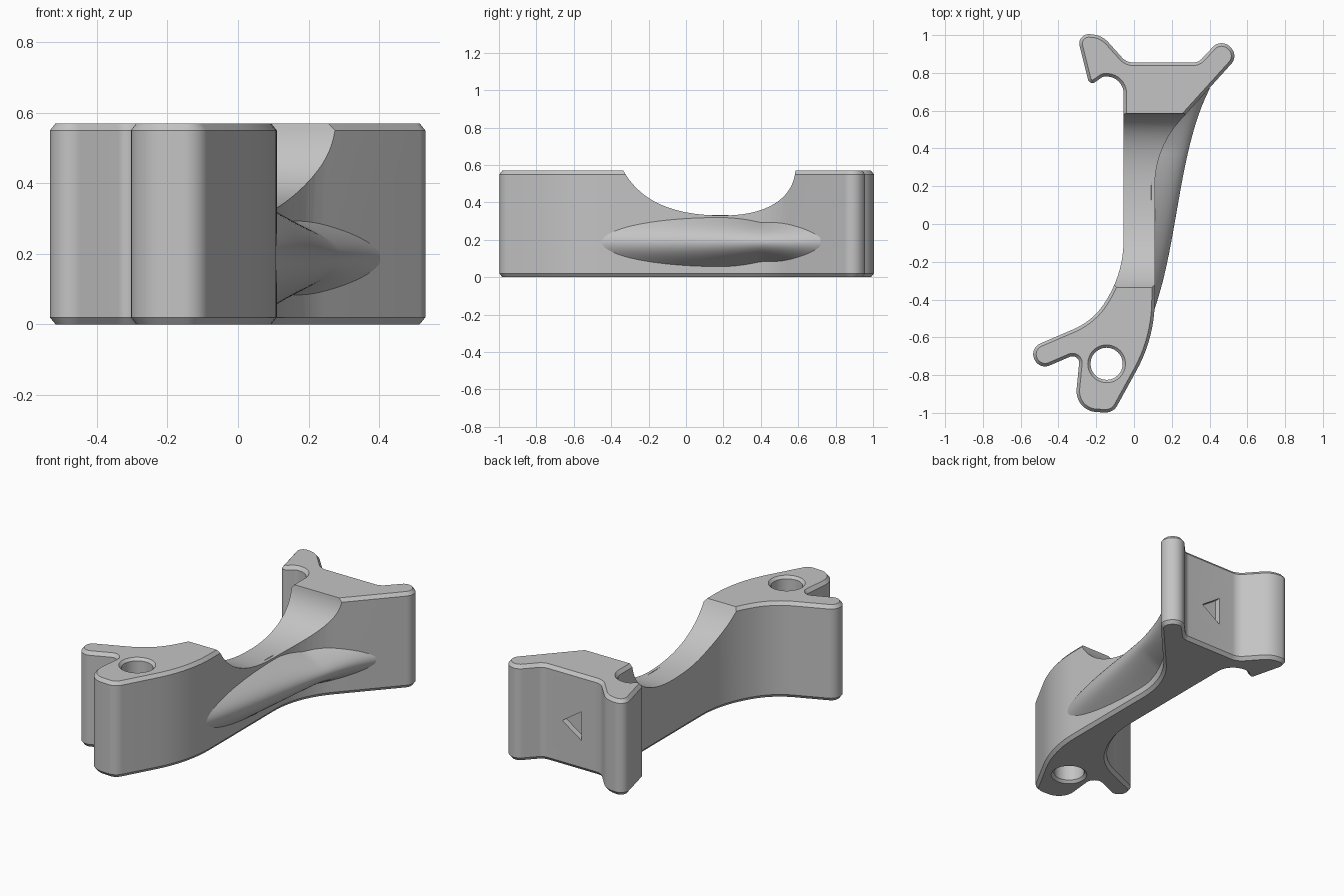
import bpy, bmesh, math
from mathutils import Vector
from mathutils.geometry import interpolate_bezier

if "Cube" in bpy.data.objects:
    bpy.data.objects.remove(bpy.data.objects["Cube"], do_unlink=True)

HEIGHT, CHAMFER = 0.57, 0.02

grey = bpy.data.materials.new("plain_grey")
grey.use_nodes = True
grey.diffuse_color = (0.55, 0.55, 0.55, 1)
grey.node_tree.nodes["Principled BSDF"].inputs["Base Color"].default_value = grey.diffuse_color


def make_object(name, bm):
    bmesh.ops.recalc_face_normals(bm, faces=bm.faces[:])
    mesh = bpy.data.meshes.new(name)
    bm.to_mesh(mesh)
    bm.free()
    mesh.materials.append(grey)
    ob = bpy.data.objects.new(name, mesh)
    bpy.context.collection.objects.link(ob)
    return ob


def loft(name, rings):
    """Skin a row of closed rings and cap both ends."""
    bm = bmesh.new()
    rows = [[bm.verts.new(p) for p in ring] for ring in rings]
    for a, b in zip(rows, rows[1:]):
        for i in range(len(a)):
            bm.faces.new((a[i - 1], a[i], b[i], b[i - 1]))
    bm.faces.new(rows[0])
    bm.faces.new(rows[-1])
    return make_object(name, bm)


def rounded(corners, steps=10):
    """Polygon whose corners (x, y, radius) become tangent arcs."""
    out = []
    for i, (x, y, r) in enumerate(corners):
        p = Vector((x, y))
        a = (Vector(corners[i - 1][:2]) - p).normalized()
        b = (Vector(corners[(i + 1) % len(corners)][:2]) - p).normalized()
        half = a.angle(b) / 2
        centre = p + (a + b).normalized() * r / math.sin(half)
        start = p + a * r / math.tan(half) - centre
        end = p + b * r / math.tan(half) - centre
        for k in range(steps + 1):
            out.append(centre + start.slerp(end, k / steps).normalized() * r)
    return out


def activate(ob):
    bpy.ops.object.select_all(action="DESELECT")
    ob.select_set(True)
    bpy.context.view_layer.objects.active = ob


def cut(ob, cutter):
    mod = ob.modifiers.new("cut", "BOOLEAN")
    mod.operation, mod.solver, mod.object = "DIFFERENCE", "EXACT", cutter
    activate(ob)
    bpy.ops.object.modifier_apply(modifier=mod.name)
    bpy.data.objects.remove(cutter, do_unlink=True)


def smooth(ob):
    activate(ob)
    bpy.ops.object.shade_smooth_by_angle(angle=math.radians(30))


# Lever body: rounded outline, extruded, with chamfered rims
outline = rounded([
    (-0.305, 1.01, 0.05), (-0.17, 1.0, 0.13), (-0.04, 0.855, 0.08),     # back left prong
    (0.34, 0.855, 0.06), (0.46, 0.982, 0.062), (0.557, 0.894, 0.062),   # back right prong
    (0.11, 0.40, 0.52), (0.11, -0.60, 0.77),                            # outer side
    (-0.11, -1.0, 0.07), (-0.315, -0.99, 0.11), (-0.285, -0.68, 0.035), # front foot
    (-0.503, -0.773, 0.061), (-0.553, -0.657, 0.061),                   # front finger
    (-0.21, -0.51, 0.37), (-0.055, -0.25, 0.6),                         # inner side
    (-0.055, 0.785, 0.09), (-0.165, 0.78, 0.03), (-0.235, 0.73, 0.025), # back notch
])
bm = bmesh.new()
rows = [[bm.verts.new((p.x, p.y, z)) for p in outline] for z in (CHAMFER, HEIGHT - CHAMFER)]
for i in range(len(outline)):
    bm.faces.new((rows[0][i - 1], rows[0][i], rows[1][i], rows[1][i - 1]))
caps = [bm.faces.new(row) for row in rows]
bmesh.ops.recalc_face_normals(bm, faces=bm.faces[:])
bmesh.ops.inset_region(bm, faces=caps, thickness=CHAMFER * 0.8, depth=CHAMFER,
                       use_even_offset=True)
body = make_object("lever_body", bm)

# Saddle scooped out of the top
scoop = interpolate_bezier(*[Vector(p) for p in (
    (0, -0.335, 0.57), (0, -0.22, 0.36), (0, 0.02, 0.33), (0, 0.2, 0.33))], 24)[:-1]
scoop += interpolate_bezier(*[Vector(p) for p in (
    (0, 0.2, 0.33), (0, 0.4, 0.33), (0, 0.57, 0.40), (0, 0.585, 0.57))], 24)
scoop += [Vector((0, 0.585, 0.7)), Vector((0, -0.335, 0.7))]
cut(body, loft("saddle_cutter", [[(x, p.y, p.z) for p in scoop] for x in (-0.8, 0.8)]))

# Pivot hole with countersunk rims
hole = [(-0.015, 0.115), (0.015, 0.085), (HEIGHT - 0.015, 0.085), (HEIGHT + 0.015, 0.115)]
cut(body, loft("hole_cutter", [
    [(-0.145 + r * math.cos(k * math.tau / 48), -0.74 + r * math.sin(k * math.tau / 48), z)
     for k in range(48)] for z, r in hole]))

# Triangular recess in the back face
triangle = [(0.215, 0.265), (0.09, 0.35), (0.09, 0.18)]
cut(body, loft("recess_cutter", [[(x, y, z) for x, z in triangle] for y in (0.82, 0.9)]))
smooth(body)

# Swelling rib along the outer side
crest = interpolate_bezier(*[Vector(p) for p in (
    (0.105, -0.46, 0), (0.235, -0.1, 0), (0.235, 0.4, 0), (0.403, 0.72, 0))], 48)
rings = []
for p in crest:
    base = max(0.11, 0.28 + (p.y - 0.59) * 0.905) - 0.02
    half = 0.145 * math.sqrt(1 - ((p.y - 0.13) / 0.64) ** 2)
    ring = []
    for k in range(33):
        t = k / 16 - 1
        ring.append((base + (p.x - base) * (1 - t * t) ** 1.2, p.y, 0.188 + half * t))
    rings.append(ring)
rib = loft("side_rib", rings)
smooth(rib)
